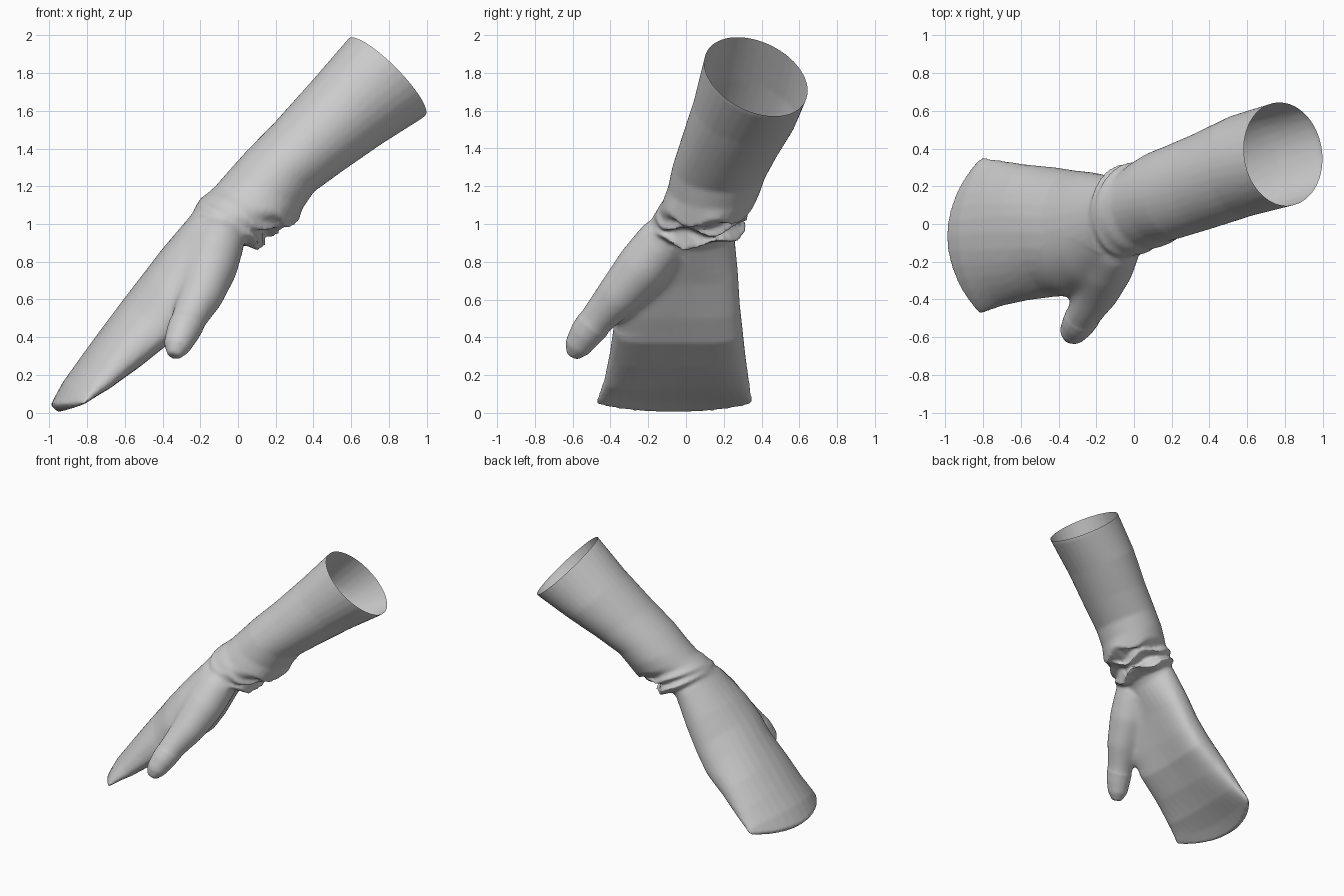
import bpy, bmesh, math, random
from mathutils import Vector

cube = bpy.data.objects.get("Cube")
if cube:
    bpy.data.objects.remove(cube, do_unlink=True)
random.seed(4)

grey = bpy.data.materials.new("soft grey")
grey.use_nodes = True
COL = (0.6, 0.6, 0.6, 1)
grey.diffuse_color = COL
grey.node_tree.nodes["Principled BSDF"].inputs["Base Color"].default_value = COL

N = 32
CUFF_CENTRE = Vector((0.79, 0.37, 1.78))
CUFF_AXIS = Vector((0.665, 0.24, 0.707)).normalized()


def section(tx, tz, bx, bz, y0, y1, sx=0, sz=0, skew=0, rough=0, square=1.0):
    """Ring from its top and bottom points, its y range, edge droop and skew."""
    c = Vector(((tx + bx) / 2, (y0 + y1) / 2, (tz + bz) / 2))
    u = Vector(((tx - bx) / 2, -0.09 * skew, (tz - bz) / 2))
    v = Vector((-0.085 * skew, (y1 - y0) / 2, 0))
    phase = random.uniform(0, 6)
    ring = []
    for i in range(N):
        a = 2 * math.pi * i / N
        s, w = math.sin(a), math.cos(a)
        s = math.copysign(abs(s) ** square, s)
        w = math.copysign(abs(w) ** square, w)
        p = c + u * s + v * w + Vector((sx, 0, sz)) * w * w
        # wavy crumples on the underside only
        p += CUFF_AXIS * rough * math.sin(5 * a + phase) * max(0, 0.3 - s)
        ring.append(p)
    return ring


def add_tube(bm, rings):
    """Closed tube through the rings, each end capped by a strip of quads."""
    loops = [[bm.verts.new(p) for p in r] for r in rings]
    n = len(loops[0])
    for a, b in zip(loops, loops[1:]):
        for i in range(n):
            j = (i + 1) % n
            bm.faces.new((a[i], a[j], b[j], b[i]))
    for end in (loops[0], loops[-1]):
        for i in range(n // 2):
            strip = [end[i], end[i + 1], end[n - i - 1], end[-i]]
            bm.faces.new(list(dict.fromkeys(strip)))


# Sleeve: cuff, tapering forearm, crumpled folds under the wrist
cuff = section(0.61, 2.00, 0.97, 1.56, 0.11, 0.63, skew=1)
sleeve = [
    [p + CUFF_AXIS * 0.06 for p in cuff],
    cuff,
    section(0.40, 1.76, 0.75, 1.42, 0.05, 0.57, skew=0.8),
    section(0.20, 1.54, 0.55, 1.28, -0.02, 0.48, skew=0.6),
    section(0.05, 1.39, 0.40, 1.17, -0.07, 0.42, skew=0.4),
    section(-0.05, 1.28, 0.34, 1.08, -0.095, 0.39, skew=0.2),
    section(-0.12, 1.20, 0.30, 0.99, -0.13, 0.355, rough=0.03),
    section(-0.16, 1.165, 0.21, 1.00, -0.145, 0.31, rough=0.03),
    section(-0.20, 1.135, 0.22, 0.95, -0.165, 0.335, rough=0.03),
    section(-0.215, 1.11, 0.12, 0.96, -0.175, 0.27, rough=0.02),
    section(-0.23, 1.085, 0.14, 0.88, -0.19, 0.325, rough=0.03),
    section(-0.24, 1.06, 0.03, 0.89, -0.205, 0.25),
]
# Hand: broad mitten that thins and arches towards the fingertips
hand = [
    section(-0.255, 1.04, -0.01, 0.86, -0.22, 0.255),
    section(-0.40, 0.87, -0.15, 0.68, -0.33, 0.275, 0.04, -0.03, square=0.85),
    section(-0.50, 0.74, -0.27, 0.50, -0.385, 0.285, 0.06, -0.045, square=0.85),
    section(-0.60, 0.61, -0.37, 0.37, -0.385, 0.30, 0.065, -0.05, square=0.85),
    section(-0.72, 0.45, -0.53, 0.24, -0.405, 0.315, 0.055, -0.04, square=0.85),
    section(-0.83, 0.30, -0.70, 0.13, -0.435, 0.335, 0.065, -0.05, square=0.9),
    section(-0.93, 0.16, -0.85, 0.06, -0.47, 0.35, 0.10, -0.035),
    section(-0.995, 0.04, -0.95, 0.0, -0.48, 0.35, 0.16, 0.03),
]
bm = bmesh.new()
add_tube(bm, sleeve + hand)

# Thumb: tapering tube swept along a short bent path
path = [(-0.07, -0.03, 1.00, 0.10), (-0.10, -0.12, 0.91, 0.14),
        (-0.145, -0.23, 0.77, 0.145), (-0.195, -0.36, 0.62, 0.12),
        (-0.25, -0.45, 0.52, 0.10), (-0.295, -0.53, 0.42, 0.088),
        (-0.325, -0.575, 0.35, 0.072), (-0.34, -0.605, 0.30, 0.035)]
thumb = []
for k, (x, y, z, r) in enumerate(path):
    d = Vector(path[min(k + 1, 7)][:3]) - Vector(path[max(k - 1, 0)][:3])
    q = d.to_track_quat('Z', 'Y')
    thumb.append([Vector((x, y, z)) + q @ Vector((r * math.cos(t), r * math.sin(t), 0))
                  for t in (2 * math.pi * i / 16 for i in range(16))])
add_tube(bm, thumb)
bmesh.ops.recalc_face_normals(bm, faces=bm.faces)

me = bpy.data.meshes.new("gloved_arm")
bm.to_mesh(me)
bm.free()
me.materials.append(grey)
arm = bpy.data.objects.new("gloved_arm", me)
bpy.context.collection.objects.link(arm)
bpy.ops.object.select_all(action='DESELECT')
arm.select_set(True)
bpy.context.view_layer.objects.active = arm

# Fuse thumb and hand into one skin
fuse = arm.modifiers.new("fuse", 'REMESH')
fuse.mode = 'VOXEL'
fuse.voxel_size = 0.012
bpy.ops.object.modifier_apply(modifier=fuse.name)

# Soften the thumb root, then cut the cuff open
bm = bmesh.new()
bm.from_mesh(arm.data)
root = Vector((-0.20, -0.30, 0.72))
near = [v for v in bm.verts if (v.co - root).length < 0.34]
for verts, times in ((bm.verts[:], 3), (near, 30)):
    for _ in range(times):
        bmesh.ops.smooth_vert(bm, verts=verts, factor=0.5,
                              use_axis_x=True, use_axis_y=True, use_axis_z=True)
bmesh.ops.bisect_plane(bm, geom=bm.verts[:] + bm.edges[:] + bm.faces[:],
                       plane_co=CUFF_CENTRE, plane_no=CUFF_AXIS, clear_outer=True)
bm.to_mesh(arm.data)
bm.free()
bpy.ops.object.shade_smooth_by_angle(angle=math.radians(45))
